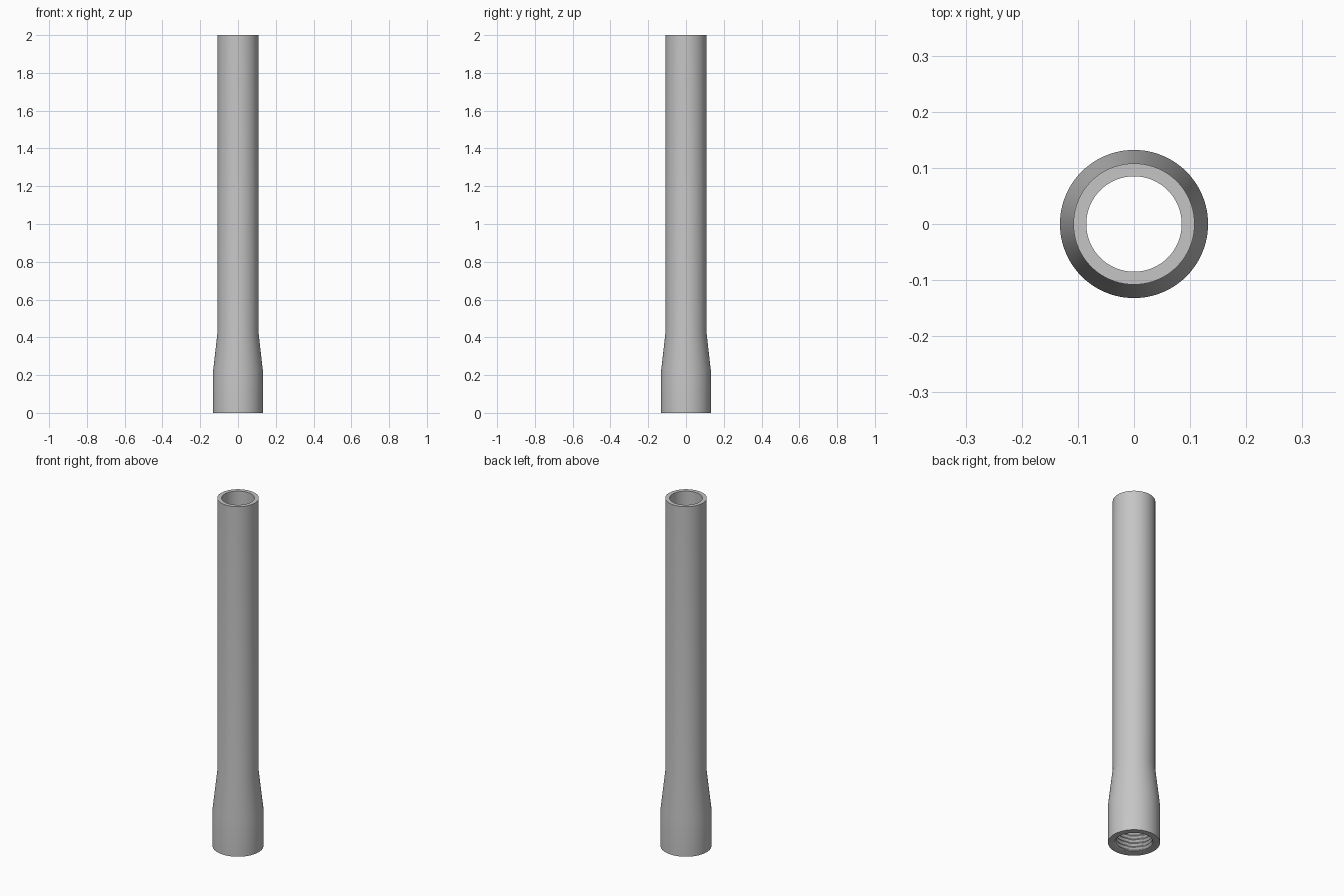
import bpy, bmesh, math

# Remove the default cube
cube = bpy.data.objects.get("Cube")
if cube:
    bpy.data.objects.remove(cube, do_unlink=True)

SEGMENTS = 96
BORE, ROOT, CREST = 0.085, 0.1, 0.09
PITCH, THREAD_TOP, ROWS_PER_PITCH = 0.022, 0.198, 8

# Grey metal
grey = bpy.data.materials.new("grey metal")
grey.use_nodes = True
colour = (0.56, 0.56, 0.56, 1)
grey.diffuse_color = colour
grey.node_tree.nodes["Principled BSDF"].inputs["Base Color"].default_value = colour


def thread_radius(z, angle):
    """Triangular helical thread cut into the socket wall."""
    phase = (z / PITCH - angle / math.tau) % 1
    return CREST + (ROOT - CREST) * abs(2 * phase - 1)


# Rows run up the outside, over the rim, and down the bore
outside = [(0.132, 0), (0.132, 0.22), (0.108, 0.43), (0.108, 2)]
rows = [(lambda a, r=r: r, z) for r, z in outside]
rows += [(lambda a: BORE, z) for z in (2, THREAD_TOP + 0.01)]

# Threaded socket, ending in a plain mouth
count = round(THREAD_TOP / PITCH * ROWS_PER_PITCH)
for i in range(count, 0, -1):
    z = THREAD_TOP * i / count
    rows.append((lambda a, z=z: thread_radius(z, a), z))
rows.append((lambda a: ROOT, 0))

# Skin the closed rows into a tube
bm = bmesh.new()
rings = []
for radius, z in rows:
    ring = []
    for s in range(SEGMENTS):
        a = math.tau * s / SEGMENTS
        r = radius(a)
        ring.append(bm.verts.new((r * math.cos(a), r * math.sin(a), z)))
    rings.append(ring)
for i, low in enumerate(rings):
    high = rings[(i + 1) % len(rings)]
    for s in range(SEGMENTS):
        t = (s + 1) % SEGMENTS
        bm.faces.new((low[s], low[t], high[t], high[s]))
bmesh.ops.recalc_face_normals(bm, faces=bm.faces)

mesh = bpy.data.meshes.new("threaded_tube")
bm.to_mesh(mesh)
bm.free()
mesh.materials.append(grey)
tube = bpy.data.objects.new("threaded_tube", mesh)
bpy.context.collection.objects.link(tube)

# Smooth walls with crisp rims
bpy.ops.object.select_all(action="DESELECT")
tube.select_set(True)
bpy.context.view_layer.objects.active = tube
bpy.ops.object.shade_smooth_by_angle(angle=math.radians(30))
